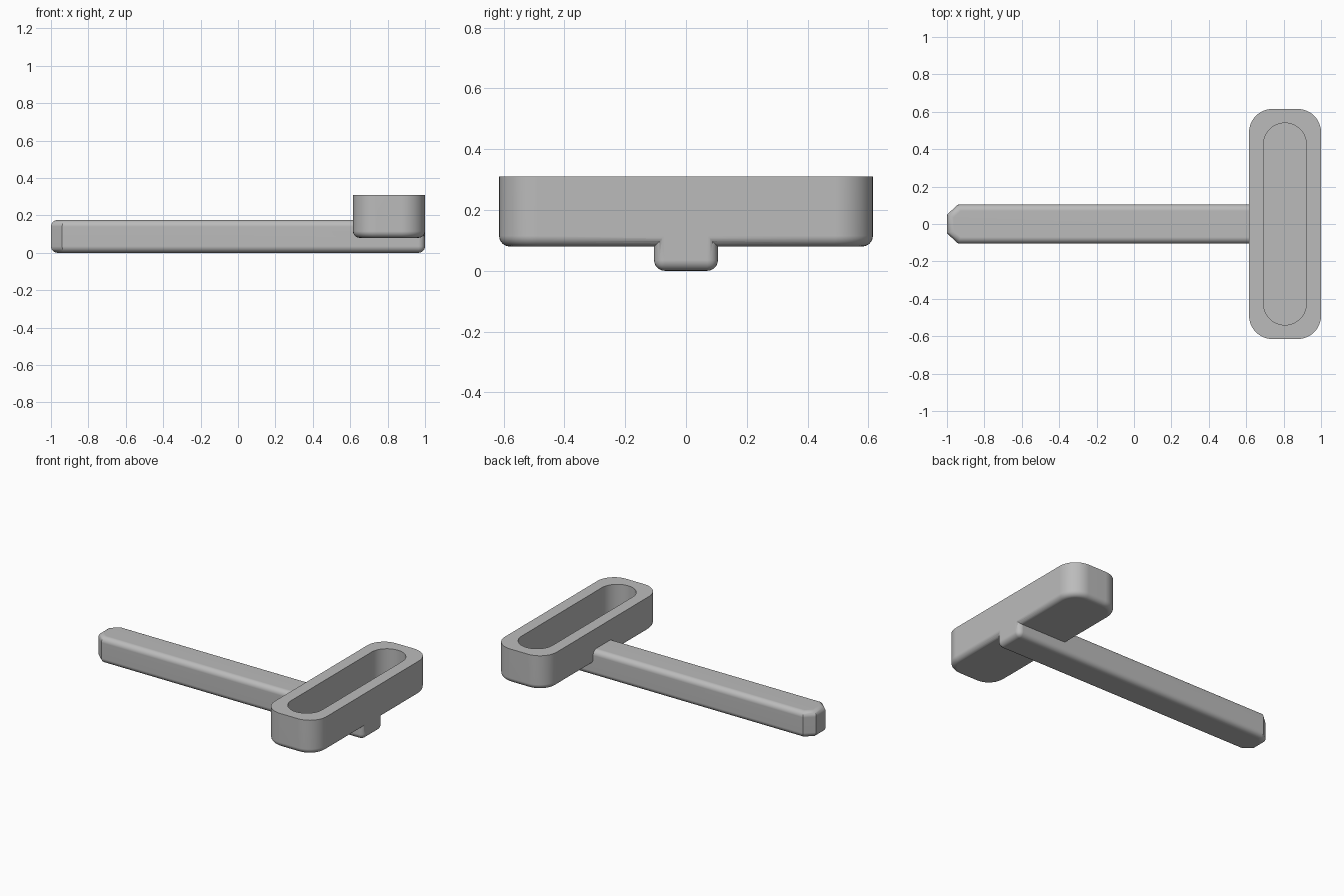
import bpy, bmesh, math

if "Cube" in bpy.data.objects:
    bpy.data.objects.remove(bpy.data.objects["Cube"])

grey = bpy.data.materials.new("plain grey")
grey.diffuse_color = (0.5, 0.5, 0.5, 1)
grey.use_nodes = True
grey.node_tree.nodes["Principled BSDF"].inputs["Base Color"].default_value = grey.diffuse_color


def rounded_outline(x0, x1, y, r, steps=10):
    """Rounded rectangle, counter-clockwise, centred on y = 0."""
    pts = []
    corners = [(x1 - r, y - r), (x0 + r, y - r), (x0 + r, r - y), (x1 - r, r - y)]
    for i, (cx, cy) in enumerate(corners):
        for k in range(steps + 1):
            a = math.pi / 2 * (i + k / steps)
            pts.append((cx + r * math.cos(a), cy + r * math.sin(a)))
    return pts


def prism(name, outline, z0, z1, fillet=0, bevel_rule=None):
    """Extrude an outline from z0 to z1, then fillet the edges the rule picks."""
    bm = bmesh.new()
    base = bm.faces.new([bm.verts.new((x, y, z0)) for x, y in outline])
    top = bmesh.ops.extrude_face_region(bm, geom=[base])["geom"]
    for v in top:
        if isinstance(v, bmesh.types.BMVert):
            v.co.z = z1
    bmesh.ops.remove_doubles(bm, verts=bm.verts, dist=1e-5)
    bmesh.ops.recalc_face_normals(bm, faces=bm.faces)
    if bevel_rule:
        edges = [e for e in bm.edges if bevel_rule(e.verts[0].co, e.verts[1].co)]
        bmesh.ops.bevel(bm, geom=edges, offset=fillet, segments=6,
                        profile=0.5, affect='EDGES', clamp_overlap=True)
    mesh = bpy.data.meshes.new(name)
    bm.to_mesh(mesh)
    bm.free()
    mesh.materials.append(grey)
    ob = bpy.data.objects.new(name, mesh)
    bpy.context.collection.objects.link(ob)
    return ob


def combine(target, other, operation):
    bpy.context.view_layer.objects.active = target
    mod = target.modifiers.new("join", 'BOOLEAN')
    mod.operation, mod.object, mod.solver = operation, other, 'EXACT'
    bpy.ops.object.modifier_apply(modifier=mod.name)
    bpy.data.objects.remove(other, do_unlink=True)


# Long bar with a chamfered tip; rounded along top, bottom and head end
bar_outline = [(1, -0.105), (1, 0.105), (-0.94, 0.105), (-1, 0.05),
               (-1, -0.05), (-0.94, -0.105)]
bar = prism("bar", bar_outline, 0, 0.175, 0.035,
            lambda a, b: abs(a.z - b.z) < 1e-5 or min(a.x, b.x) > 0.99)

# Crosswise tray head, rounded underneath
head = prism("tray_head", rounded_outline(0.615, 1, 0.615, 0.125), 0.08, 0.31,
             0.035, lambda a, b: max(a.z, b.z) < 0.081)
combine(head, bar, 'UNION')

# Slot-shaped pocket in the head
pocket = prism("pocket_cutter", rounded_outline(0.692, 0.922, 0.54, 0.115), 0.115, 0.5)
combine(head, pocket, 'DIFFERENCE')

# Smooth fillets, crisp rims
head.name = "tray_with_bar"
bpy.ops.object.select_all(action='DESELECT')
head.select_set(True)
bpy.context.view_layer.objects.active = head
bpy.ops.object.shade_smooth_by_angle(angle=math.radians(32))
weighted = head.modifiers.new("even_shading", 'WEIGHTED_NORMAL')
weighted.keep_sharp = True
